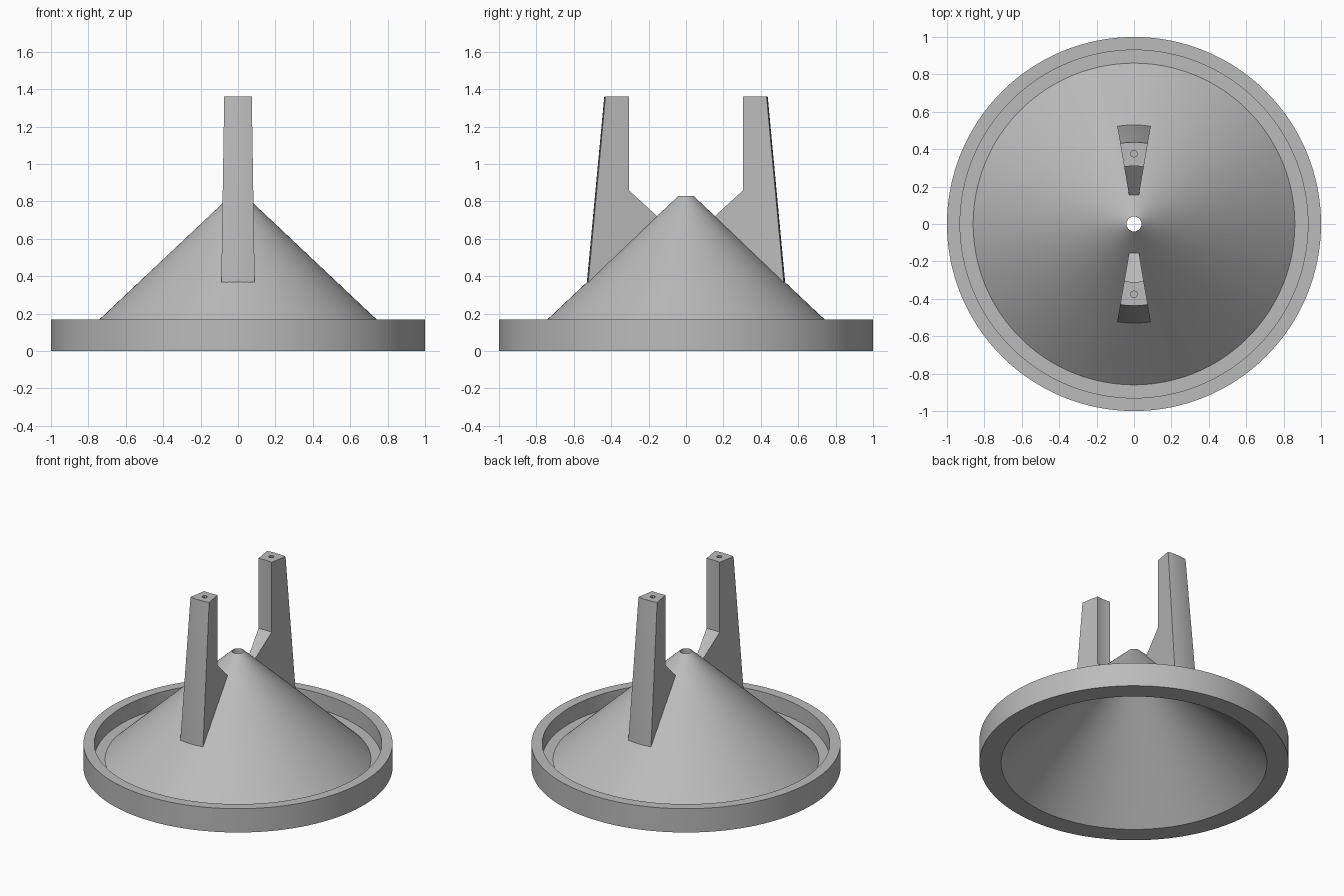
import bpy, bmesh, math

cube = bpy.data.objects.get("Cube")
if cube:
    bpy.data.objects.remove(cube, do_unlink=True)

grey = bpy.data.materials.new("light grey")
grey.use_nodes = True
colour = (0.5, 0.5, 0.5, 1)
grey.diffuse_color = colour
grey.node_tree.nodes["Principled BSDF"].inputs["Base Color"].default_value = colour


def sweep(name, profile, start, angle, steps):
    """Sweep a closed (radius, height) profile about z; cap it if it is not a full turn."""
    full = angle >= math.tau
    bm = bmesh.new()
    rings = []
    for i in range(steps if full else steps + 1):
        a = start + angle * i / steps
        rings.append([bm.verts.new((r * math.cos(a), r * math.sin(a), z)) for r, z in profile])
    n = len(profile)
    for i in range(steps):
        a, b = rings[i], rings[(i + 1) % len(rings)]
        for j in range(n):
            k = (j + 1) % n
            bm.faces.new((a[j], b[j], b[k], a[k]))
    if not full:
        bm.faces.new(rings[0])
        bm.faces.new(rings[-1][::-1])
    bmesh.ops.recalc_face_normals(bm, faces=bm.faces)
    mesh = bpy.data.meshes.new(name)
    bm.to_mesh(mesh)
    bm.free()
    mesh.materials.append(grey)
    obj = bpy.data.objects.new(name, mesh)
    bpy.context.collection.objects.link(obj)
    return obj


def smooth(obj):
    bpy.ops.object.select_all(action='DESELECT')
    obj.select_set(True)
    bpy.context.view_layer.objects.active = obj
    bpy.ops.object.shade_smooth_by_angle(angle=math.radians(20))


# Hollow cone with a gutter and raised rim
dish = sweep("cone_dish", [(0.86, 0), (1, 0), (1, 0.17), (0.93, 0.17), (0.93, 0.057),
                           (0.86, 0.057), (0.04, 0.83), (0.04, 0.773)], 0, math.tau, 128)
smooth(dish)

# Wedge posts, rooted inside the cone shell
post_profile = [(0.53, 0.34), (0.53, 0.37), (0.437, 1.36), (0.31, 1.36),
                (0.31, 0.86), (0.155, 0.72), (0.155, 0.69)]
half = math.radians(9.7)
for name, side in (("front_post", -1), ("back_post", 1)):
    post = sweep(name, post_profile, side * math.pi / 2 - half, 2 * half, 6)
    # Small screw hole in the top
    bpy.ops.mesh.primitive_cylinder_add(vertices=8, radius=0.018, depth=0.4,
                                        location=(0, side * 0.375, 1.36))
    cutter = bpy.context.object
    cutter.name = name + "_hole_cutter"
    cutter.data.materials.append(grey)
    cutter.hide_render = True
    cutter.hide_set(True)
    cut = post.modifiers.new("screw hole", 'BOOLEAN')
    cut.operation = 'DIFFERENCE'
    cut.solver = 'EXACT'
    cut.object = cutter
    smooth(post)
